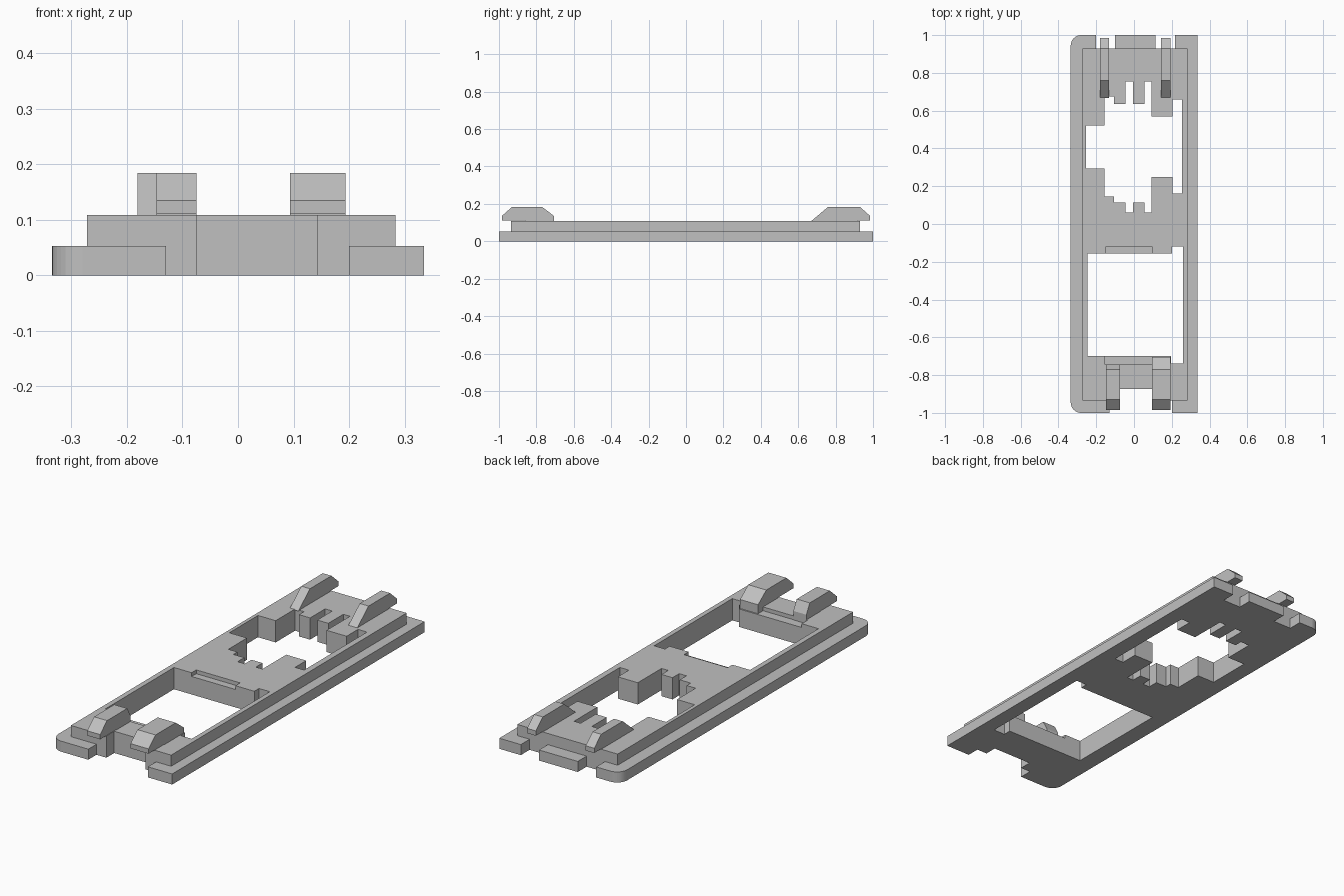
import bpy, bmesh, math
from mathutils import Vector

if "Cube" in bpy.data.objects:
    bpy.data.objects.remove(bpy.data.objects["Cube"])

grey = bpy.data.materials.new("plain grey")
grey.diffuse_color = (0.53, 0.53, 0.53, 1)
grey.use_nodes = True
grey.node_tree.nodes["Principled BSDF"].inputs["Base Color"].default_value = grey.diffuse_color

FLANGE_Z, PLATE_Z, HOOK_Z = 0.053, 0.109, 0.184


def prism(name, loops, start, end, axis="Z"):
    """Fill outline loops (outer first, then holes) and extrude along an axis."""
    def place(p):
        return Vector((p[0], p[1], start)) if axis == "Z" else Vector((start, p[0], p[1]))
    bm = bmesh.new()
    edges = []
    for loop in loops:
        vs = [bm.verts.new(place(p)) for p in loop]
        edges += [bm.edges.new((vs[i - 1], vs[i])) for i in range(len(vs))]
    bmesh.ops.triangle_fill(bm, use_beauty=True, use_dissolve=False, edges=edges)
    new = bmesh.ops.extrude_face_region(bm, geom=bm.faces[:])["geom"]
    d = end - start
    shift = Vector((0, 0, d)) if axis == "Z" else Vector((d, 0, 0))
    bmesh.ops.translate(bm, vec=shift, verts=[v for v in new if isinstance(v, bmesh.types.BMVert)])
    bmesh.ops.recalc_face_normals(bm, faces=bm.faces[:])
    me = bpy.data.meshes.new(name)
    bm.to_mesh(me)
    bm.free()
    me.materials.append(grey)
    ob = bpy.data.objects.new(name, me)
    bpy.context.collection.objects.link(ob)
    return ob


def rect(x0, x1, y0, y1):
    return [(x0, y0), (x1, y0), (x1, y1), (x0, y1)]


def arc(cx, cy, r, a0, a1, n=8):
    return [(cx + r * math.cos(math.radians(a0 + (a1 - a0) * i / n)),
             cy + r * math.sin(math.radians(a0 + (a1 - a0) * i / n))) for i in range(n + 1)]


# raised plate with its two openings
L, R, F, B = -0.272, 0.284, -0.935, 0.93
outline = [(L, F), (-0.075, F), (-0.075, -0.873), (0.143, -0.873), (0.143, F), (R, F), (R, B), (L, B)]
toothed_opening = [
    (-0.254, 0.294), (-0.254, 0.521), (-0.156, 0.521), (-0.156, 0.675), (-0.106, 0.675),
    (-0.106, 0.635), (-0.045, 0.635), (-0.045, 0.754), (-0.005, 0.754), (-0.005, 0.635),
    (0.056, 0.635), (0.056, 0.754), (0.093, 0.754), (0.093, 0.569), (0.204, 0.569),
    (0.204, 0.659), (0.254, 0.659), (0.254, 0.161), (0.204, 0.161), (0.204, 0.249),
    (0.093, 0.249), (0.093, 0.061), (0.056, 0.061), (0.056, 0.114), (-0.005, 0.114),
    (-0.005, 0.061), (-0.045, 0.061), (-0.045, 0.114), (-0.106, 0.114), (-0.106, 0.146),
    (-0.156, 0.146), (-0.156, 0.294)]
square_opening = [(-0.246, -0.698), (-0.246, -0.156), (0.2, -0.156), (0.2, -0.119),
                  (0.26, -0.119), (0.26, -0.738), (0.196, -0.738), (0.196, -0.698)]
plate = prism("raised_plate", [outline, toothed_opening, square_opening], 0, PLATE_Z)

# shallow ledges cut into the rims of the square opening
for name, r in (("middle_ledge_cutter", rect(-0.148, 0.095, -0.2, -0.119)),
                ("front_ledge_cutter", rect(-0.153, 0.194, -0.745, -0.66))):
    cutter = prism(name, [r], 0.09, 0.15)
    cutter.hide_render = True
    cutter.hide_set(True)
    mod = plate.modifiers.new(name, "BOOLEAN")
    mod.operation, mod.solver, mod.object = "DIFFERENCE", "EXACT", cutter

# low flange around the plate: rounded left side, square right side, rear tab
W, RAD = 0.335, 0.055
left = (arc(-W + RAD, 1 - RAD, RAD, 90, 180) + arc(-W + RAD, -1 + RAD, RAD, 180, 270)
        + [(-0.13, -1), (-0.13, F), (L, F), (L, B), (-0.202, B), (-0.202, 1)])
right = [(W, 1), (W, -1), (0.2, -1), (0.2, F), (R, F), (R, B), (0.216, B), (0.216, 1)]
prism("left_flange", [left], 0, FLANGE_Z)
prism("right_flange", [right], 0, FLANGE_Z)
prism("rear_tab", [rect(-0.1, 0.115, B, 1)], 0, FLANGE_Z)


# front hooks: profile in y and z, overhanging the front edge
def front_hook(name, x0, x1, tail):
    prism(name, [[(-0.985, PLATE_Z + 0.002), (-0.985, 0.135), (-0.93, HOOK_Z), (-0.77, HOOK_Z),
                  (tail, 0.135), (tail, 0.088), (-0.86, 0.088), (-0.86, PLATE_Z + 0.002)]],
          x0, x1, "X")


front_hook("front_left_hook", -0.147, -0.075, -0.743)
front_hook("front_right_hook", 0.094, 0.194, -0.705)

# rear hooks: long ramp toward the middle, short chamfer at the back
for name, x0, x1 in (("rear_left_hook", -0.181, -0.133), ("rear_right_hook", 0.143, 0.192)):
    prism(name, [[(0.668, PLATE_Z - 0.002), (0.76, HOOK_Z), (0.93, HOOK_Z), (0.985, 0.135),
                  (0.985, PLATE_Z + 0.002), (0.92, PLATE_Z + 0.002), (0.92, PLATE_Z - 0.002)]],
          x0, x1, "X")
